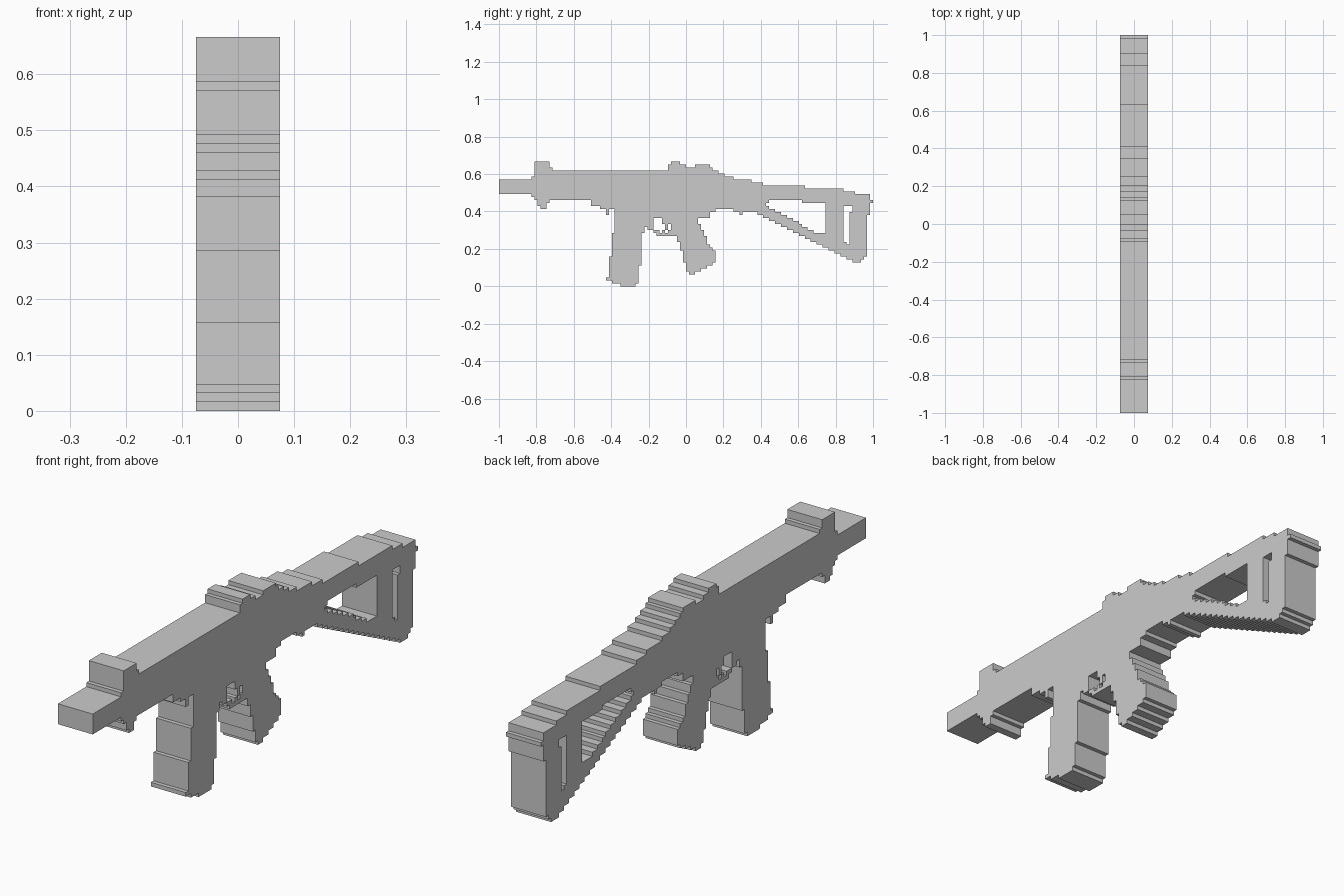
import bpy, bmesh
from math import floor

if "Cube" in bpy.data.objects:
    bpy.data.objects.remove(bpy.data.objects["Cube"])

S = 2 / 126          # size of one square step
HALF = 0.075         # half thickness of the slab


def at(steps, i):
    """Value of a stepped profile {start: value} at index i."""
    return steps[max(s for s in steps if s <= i)]


def columns(y0, y1, bottoms, tops):
    """Cells between a stepped underside and a stepped top."""
    return {(i, k) for i in range(y0, y1)
            for k in range(at(bottoms, i), at(tops, i))}


def rows(z0, z1, fronts, backs):
    """Cells between a stepped front edge and a stepped back edge."""
    return {(i, k) for k in range(z0, z1)
            for i in range(at(fronts, k), at(backs, k))}


def box(y0, y1, z0, z1):
    return {(i, k) for i in range(y0, y1) for k in range(z0, z1)}


parts = {}
parts["barrel"] = box(0, 11, 31, 36)
parts["front_sight"] = columns(12, 18, {0: 39}, {12: 42, 17: 40})
parts["front_lug"] = columns(13, 17, {13: 27, 14: 26, 16: 28}, {0: 29})

# main body with its stepped underside and sloping rear
parts["receiver"] = columns(
    11, 85,
    {11: 30, 12: 29, 31: 27, 34: 26, 36: 24, 37: 26, 39: 23, 67: 23,
     71: 25, 73: 26, 79: 25, 81: 24, 82: 25},
    {11: 37, 12: 39, 74: 38, 76: 37, 79: 36})
parts["rear_sight"] = columns(
    57, 72, {0: 39}, {57: 41, 58: 42, 61: 41, 63: 40, 66: 41, 71: 40})

# curved magazine
parts["magazine"] = rows(
    0, 23,
    {0: 41, 1: 38, 2: 37, 3: 37, 10: 38, 18: 39},
    {0: 46, 1: 47, 7: 48, 12: 48, 18: 49})
parts["magazine"] |= {(36, 2)} | box(47, 48, 7, 23)

# trigger guard, trigger and pistol grip
guard = columns(48, 59, {48: 20, 50: 19, 52: 18, 53: 17}, {0: 23})
guard -= box(52, 55, 19, 23) | box(55, 56, 19, 21) | box(57, 58, 19, 21)
guard -= {(54, 18), (56, 18)}
parts["trigger_guard"] = guard - parts["magazine"]
grip = rows(
    4, 23,
    {4: 64, 5: 63, 8: 62, 12: 61, 15: 60, 17: 59, 18: 58},
    {4: 66, 5: 68, 6: 70, 7: 72, 8: 73, 11: 73, 12: 72, 13: 71,
     14: 70, 17: 69, 19: 68, 21: 67})
parts["pistol_grip"] = grip - guard

# shoulder stock: outer shape, then the two openings
stock = columns(85, 89, {85: 25, 87: 24}, {0: 35})
tops = {89: 34, 103: 33, 116: 32, 120: 31}
for i in range(89, 124):
    low = max(8, 24 - (i - 87) // 2)
    low = {122: 9, 123: 10}.get(i, low)
    stock |= box(i, i + 1, low, at(tops, i))
stock |= box(124, 125, 24, 31) | {(125, 28)}
for i in range(90, 110):
    low = max(18, floor(27.3 - (i - 90) * 0.53))
    stock -= box(i, i + 1, low, 29 if 91 <= i < 102 else 28)
stock -= box(116, 118, 15, 27) | box(118, 119, 25, 27) | {(117, 14)}
parts["shoulder_stock"] = stock

solid = set().union(*parts.values())


def build(name, cells):
    """Extrude cells to a slab, leaving out walls where parts meet."""
    bm = bmesh.new()
    cache = {}

    def vert(side, i, k):
        key = (side, i, k)
        if key not in cache:
            cache[key] = bm.verts.new((side * HALF, i * S - 1, k * S))
        return cache[key]

    for i, k in sorted(cells):
        ring = [(i, k), (i + 1, k), (i + 1, k + 1), (i, k + 1)]
        bm.faces.new([vert(1, *c) for c in ring])
        bm.faces.new([vert(-1, *c) for c in reversed(ring)])
        near = [(i, k - 1), (i + 1, k), (i, k + 1), (i - 1, k)]
        for n in range(4):
            if near[n] not in solid:
                a, b = ring[n], ring[(n + 1) % 4]
                bm.faces.new([vert(1, *b), vert(1, *a),
                              vert(-1, *a), vert(-1, *b)])
    # merge the flat cells into large clean faces
    bmesh.ops.dissolve_limit(bm, angle_limit=0.02, verts=bm.verts[:],
                             edges=bm.edges[:])
    mesh = bpy.data.meshes.new(name)
    bm.to_mesh(mesh)
    bm.free()
    bpy.context.collection.objects.link(bpy.data.objects.new(name, mesh))


for part_name, part_cells in parts.items():
    build(part_name, part_cells)
